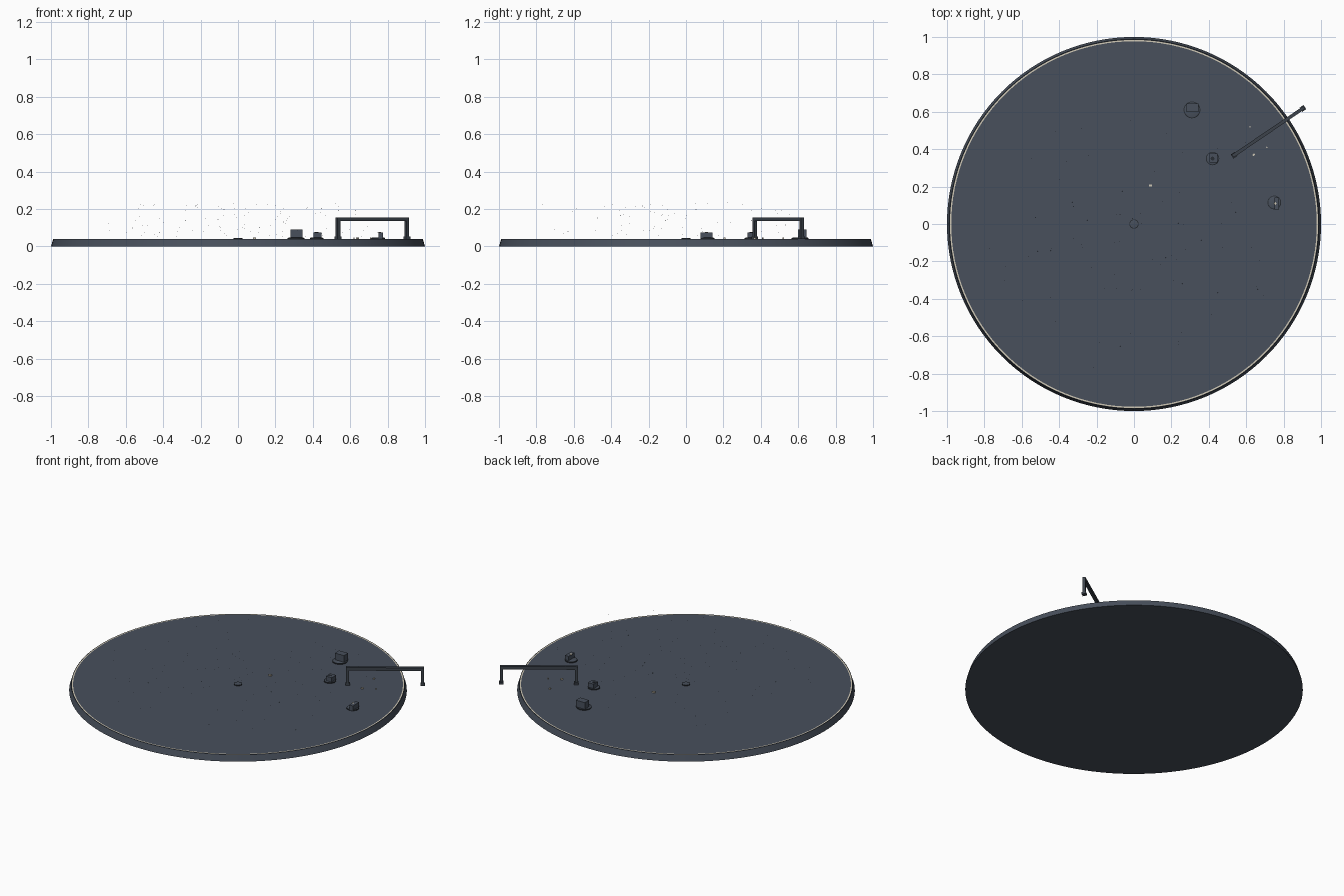
import bpy, bmesh, math, random
from mathutils import Matrix, Vector

if "Cube" in bpy.data.objects:
    bpy.data.objects.remove(bpy.data.objects["Cube"])

random.seed(4)
TOP = 0.04


def material(name, r, g, b):
    m = bpy.data.materials.new(name)
    m.diffuse_color = (r, g, b, 1)
    m.use_nodes = True
    m.node_tree.nodes["Principled BSDF"].inputs["Base Color"].default_value = m.diffuse_color
    return m


slate = material("slate", 0.065, 0.08, 0.107)
dark = material("dark_slate", 0.022, 0.027, 0.034)
steel = material("gunmetal", 0.045, 0.055, 0.07)
cream = material("cream", 0.62, 0.57, 0.46)


def finish(name, bm, mats, smooth=True):
    bmesh.ops.recalc_face_normals(bm, faces=bm.faces[:])
    me = bpy.data.meshes.new(name)
    bm.to_mesh(me)
    bm.free()
    ob = bpy.data.objects.new(name, me)
    bpy.context.collection.objects.link(ob)
    for m in mats:
        me.materials.append(m)
    if smooth:
        bpy.ops.object.select_all(action='DESELECT')
        ob.select_set(True)
        bpy.context.view_layer.objects.active = ob
        bpy.ops.object.shade_smooth_by_angle(angle=math.radians(30))
    return ob


def lathe(name, profile, mats, loc=(0, 0, 0), seg=32, slots=None):
    """Spin (radius, z) points about z; slots picks a colour per band."""
    bm = bmesh.new()
    rings = []
    for r, z in profile:
        if r == 0:
            rings.append([bm.verts.new((loc[0], loc[1], loc[2] + z))] * seg)
        else:
            rings.append([bm.verts.new((loc[0] + r * math.cos(2 * math.pi * i / seg),
                                        loc[1] + r * math.sin(2 * math.pi * i / seg),
                                        loc[2] + z)) for i in range(seg)])
    for k in range(len(rings) - 1):
        a, b = rings[k], rings[k + 1]
        for i in range(seg):
            j = (i + 1) % seg
            vs = list(dict.fromkeys((a[i], a[j], b[j], b[i])))
            bm.faces.new(vs).material_index = slots[k] if slots else 0
    return finish(name, bm, mats)


def box(name, centre, size, mat, angle=0):
    bm = bmesh.new()
    bmesh.ops.create_cube(bm, size=1, matrix=Matrix.Translation(centre)
                          @ Matrix.Rotation(angle, 4, 'Z') @ Matrix.Diagonal((*size, 1)))
    return finish(name, bm, [mat], False)


# main disc: tapered side, dark lip, thin pale inlay line near the edge
lathe("disc", [(0, 0), (1, 0), (0.988, TOP), (0.984, TOP), (0.977, TOP), (0, TOP)],
      [slate, dark, cream], seg=128, slots=[0, 0, 1, 2, 0])

# centre button
lathe("centre_button", [(0.025, 0), (0.025, 0.005), (0.021, 0.006), (0, 0.006)],
      [slate, dark], (0, 0, TOP), slots=[1, 1, 0])


# round bases that carry upright blocks
def base(name, x, y, r):
    lathe(name, [(r, 0), (r, 0.005), (r - 0.005, 0.007), (0, 0.007)],
          [slate, dark], (x, y, TOP), slots=[1, 1, 0])


base("back_base", 0.31, 0.61, 0.045)
box("back_block", (0.313, 0.622, 0.067), (0.064, 0.044, 0.046), slate)
base("middle_base", 0.42, 0.35, 0.036)
box("middle_block", (0.425, 0.353, 0.059), (0.042, 0.046, 0.033), slate)
lathe("middle_pin", [(0.01, 0), (0.01, 0.002), (0, 0.002)], [dark],
      (0.42, 0.35, 0.0755), 16)
base("right_base", 0.75, 0.115, 0.037)
box("right_block", (0.763, 0.11, 0.059), (0.026, 0.064, 0.033), slate)
box("right_marker", (0.755, 0.11, 0.0765), (0.012, 0.012, 0.003), cream, 0.7)

# raised bridge rail with two posts and feet, overhanging the rim
p, q = Vector((0.535, 0.368, 0)), Vector((0.903, 0.618, 0))
d = q - p
ang = math.atan2(d.y, d.x)
mid = (p + q) / 2
box("bridge_bar", (mid.x, mid.y, 0.146), (d.length + 0.018, 0.018, 0.02), steel, ang)
for label, c in (("inner", p), ("outer", q)):
    box(label + "_post", (c.x, c.y, 0.095), (0.018, 0.018, 0.11), steel, ang)
    box(label + "_foot", (c.x, c.y, 0.046), (0.026, 0.026, 0.012), steel, ang)

# pale chips lying on the top
for i, (x, y, s) in enumerate(((0.088, 0.206, 0.016), (0.64, 0.37, 0.013),
                               (0.62, 0.52, 0.009), (0.71, 0.41, 0.007))):
    box("chip_%d" % (i + 1), (x, y, TOP + 0.004), (s, s * 0.7, 0.008), cream, i * 0.8)

# cloud of tiny floating specks
bm = bmesh.new()
for i in range(170):
    r = 0.8 * random.random() ** 0.8
    a = random.uniform(0, 2 * math.pi)
    s = random.uniform(0.002, 0.004)
    c = Vector((r * math.cos(a), r * math.sin(a), random.uniform(0.05, 0.235)))
    bmesh.ops.create_cone(bm, cap_ends=True, segments=3, radius1=s / 2, radius2=0,
                          depth=s, matrix=Matrix.Translation(c))
finish("floating_specks", bm, [slate], False)
